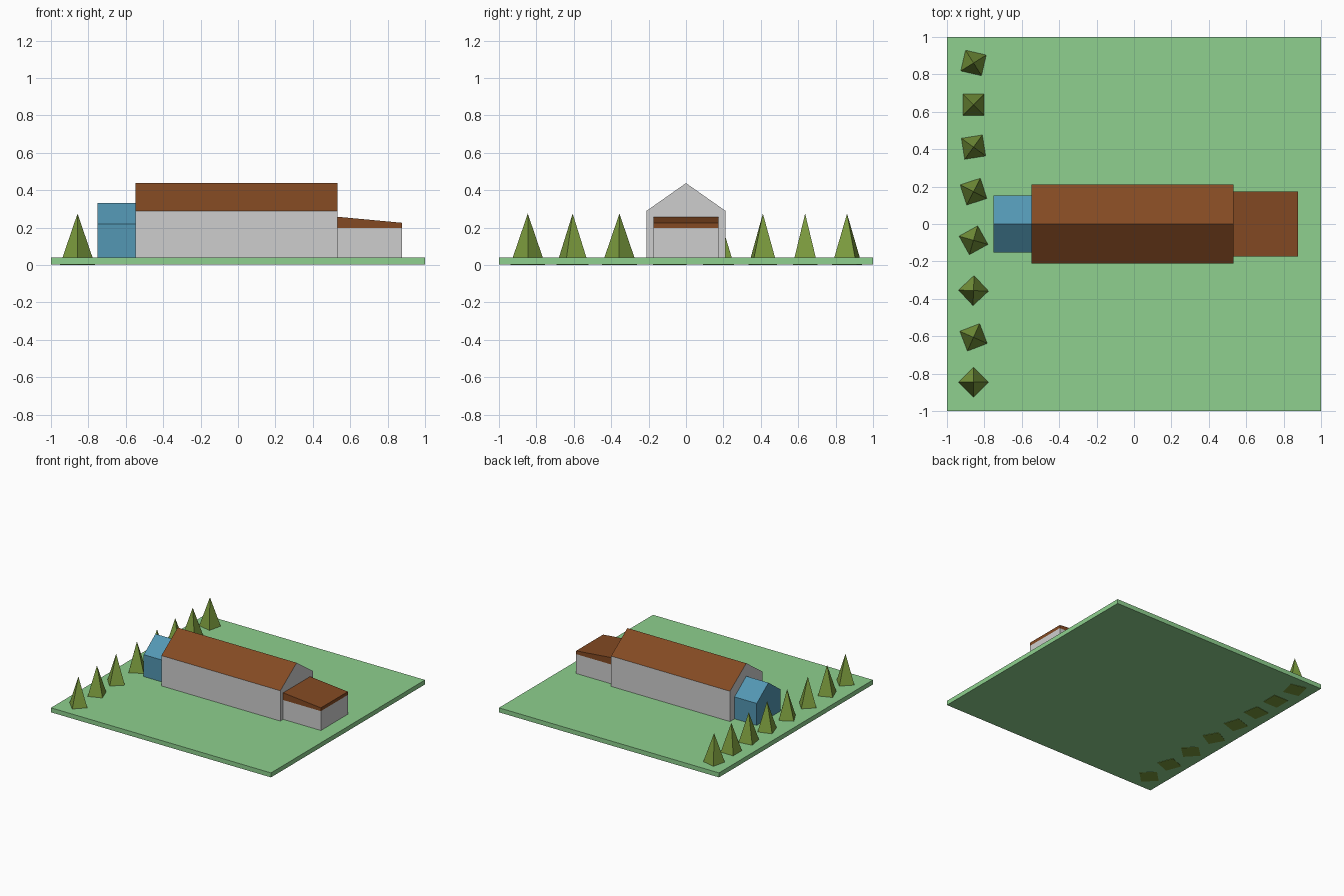
import bpy, bmesh, math
from mathutils import Vector

if "Cube" in bpy.data.objects:
    bpy.data.objects.remove(bpy.data.objects["Cube"])


def material(name, rgb):
    # sRGB 0-255 to linear
    lin = [((c / 255 + 0.055) / 1.055) ** 2.4 for c in rgb]
    m = bpy.data.materials.new(name)
    m.diffuse_color = (*lin, 1)
    m.use_nodes = True
    m.node_tree.nodes["Principled BSDF"].inputs["Base Color"].default_value = m.diffuse_color
    return m


GRASS = material("grass_green", (142, 208, 142))
WALL = material("wall_grey", (206, 206, 206))
ROOF = material("roof_brown", (132, 74, 35))
BLUE = material("porch_blue", (83, 151, 179))
TREE = material("tree_green", (124, 156, 62))


def finish(name, bm, mats):
    bmesh.ops.recalc_face_normals(bm, faces=bm.faces)
    mesh = bpy.data.meshes.new(name)
    bm.to_mesh(mesh)
    bm.free()
    for m in mats:
        mesh.materials.append(m)
    ob = bpy.data.objects.new(name, mesh)
    bpy.context.collection.objects.link(ob)
    return ob


def prism(name, profile, offset, mats, slope_mat=0):
    """Extrude a closed profile; faces sloping upward take slope_mat."""
    bm = bmesh.new()
    face = bm.faces.new([bm.verts.new(p) for p in profile])
    new = bmesh.ops.extrude_face_region(bm, geom=[face], use_keep_orig=True)["geom"]
    bmesh.ops.translate(bm, vec=Vector(offset),
                        verts=[v for v in new if isinstance(v, bmesh.types.BMVert)])
    bmesh.ops.recalc_face_normals(bm, faces=bm.faces)
    for f in bm.faces:
        f.material_index = slope_mat if f.normal.z > 0.1 else 0
    return finish(name, bm, mats)


def gabled(name, x0, x1, half, base, eave, ridge, mats, slope_mat):
    pts = [(-half, base), (half, base), (half, eave), (0, ridge), (-half, eave)]
    return prism(name, [(x0, y, z) for y, z in pts], (x1 - x0, 0, 0), mats, slope_mat)


def slab(name, x0, x1, half, z0, z1_left, z1_right, mat):
    pts = [(x0, z0), (x1, z0), (x1, z1_right), (x0, z1_left)]
    return prism(name, [(x, -half, z) for x, z in pts], (0, 2 * half, 0), [mat])


# lawn, its underside just above the tree bases
slab("lawn", -1, 1, 1, 0.003, 0.04, 0.04, GRASS)

# main hall with brown roof planes, and the blue porch
gabled("main_hall", -0.548, 0.533, 0.212, 0.035, 0.289, 0.438, [WALL, ROOF], 1)
gabled("blue_porch", -0.75, -0.548, 0.153, 0.035, 0.22, 0.332, [BLUE], 0)

# low annex with a lean-to roof
slab("annex_walls", 0.533, 0.876, 0.175, 0.035, 0.199, 0.199, WALL)
slab("annex_roof", 0.533, 0.876, 0.175, 0.199, 0.258, 0.226, ROOF)

# row of four-sided trees: (y, turn in degrees)
trees = [(0.861, -13), (0.637, 0), (0.411, 9), (0.173, 18),
         (-0.087, 29), (-0.356, 43), (-0.606, 21), (-0.846, 45)]
for i, (y, turn) in enumerate(trees, 1):
    bm = bmesh.new()
    bmesh.ops.create_cone(bm, cap_ends=True, segments=4, radius1=0.094, radius2=0, depth=0.275)
    bmesh.ops.remove_doubles(bm, verts=bm.verts, dist=1e-5)
    tree = finish(f"tree_{i}", bm, [TREE])
    tree.location = (-0.858, y, 0.1375)
    tree.rotation_euler.z = math.radians(45 + turn)
